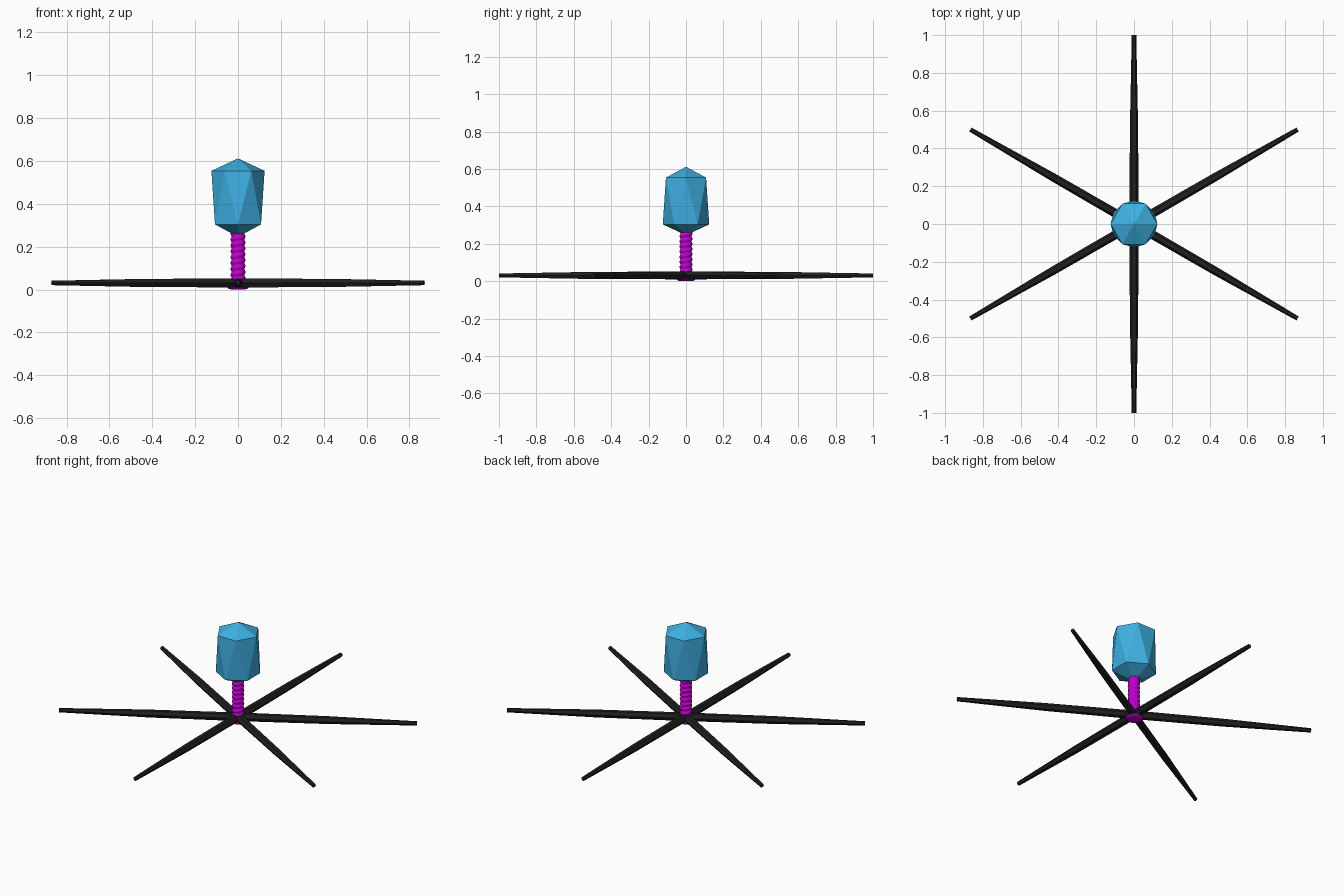
import bpy
import bmesh
import math

if "Cube" in bpy.data.objects:
    bpy.data.objects.remove(bpy.data.objects["Cube"])


def material(name, rgb):
    m = bpy.data.materials.new(name)
    m.diffuse_color = (*rgb, 1)
    m.use_nodes = True
    m.node_tree.nodes["Principled BSDF"].inputs["Base Color"].default_value = m.diffuse_color
    return m


BLUE = material("sky blue", (0.05, 0.43, 0.76))
MAGENTA = material("magenta", (0.53, 0.0, 0.62))
BLACK = material("charcoal black", (0.014, 0.014, 0.014))


def ring(bm, n, radius, z, start=0.0):
    """One closed horizontal loop of n vertices."""
    return [bm.verts.new((radius * math.cos(start + math.tau * i / n),
                          radius * math.sin(start + math.tau * i / n), z))
            for i in range(n)]


def bridge(bm, a, b):
    n = len(a)
    for i in range(n):
        j = (i + 1) % n
        bm.faces.new((a[i], a[j], b[j], b[i]))


def finish(bm, name, mat, smooth=False):
    bmesh.ops.recalc_face_normals(bm, faces=bm.faces)
    for f in bm.faces:
        f.smooth = smooth and len(f.verts) == 4
    mesh = bpy.data.meshes.new(name)
    bm.to_mesh(mesh)
    bm.free()
    mesh.materials.append(mat)
    obj = bpy.data.objects.new(name, mesh)
    bpy.context.collection.objects.link(obj)
    return obj


# Gem body: two hexagons turned 30 degrees apart, capped by points
bm = bmesh.new()
low = ring(bm, 6, 0.124, 0.304, math.pi / 6)
high = ring(bm, 6, 0.124, 0.554)
bottom = bm.verts.new((0, 0, 0.246))
top = bm.verts.new((0, 0, 0.612))
for i in range(6):
    j = (i + 1) % 6
    bm.faces.new((high[i], high[j], low[i]))
    bm.faces.new((low[i], high[j], low[j]))
    bm.faces.new((high[i], high[j], top))
    bm.faces.new((low[i], low[j], bottom))
finish(bm, "gem_body", BLUE)

# Screw shank: helical thread swept as radius waves up the shaft
SIDES, STEPS, PITCH = 24, 8, 0.0275
Z0, Z1 = 0.008, 0.265
bm = bmesh.new()
rows = int((Z1 - Z0) / PITCH * STEPS)
previous = None
for k in range(rows + 1):
    z = Z0 + (Z1 - Z0) * k / rows
    loop = []
    for i in range(SIDES):
        a = math.tau * i / SIDES
        wave = (z / PITCH - i / SIDES) % 1.0
        r = 0.0325 + 0.0025 * math.cos(math.tau * wave)
        loop.append(bm.verts.new((r * math.cos(a), r * math.sin(a), z)))
    if previous:
        bridge(bm, previous, loop)
    else:
        bm.faces.new(loop)
    previous = loop
bm.faces.new(previous)
finish(bm, "screw_shank", MAGENTA, smooth=True)

# Screw head: shallow rounded disc under the hub
bm = bmesh.new()
loops = [ring(bm, 16, r, z) for r, z in
         ((0.030, 0.0), (0.044, 0.004), (0.05, 0.010), (0.05, 0.014))]
for a, b in zip(loops, loops[1:]):
    bridge(bm, a, b)
bm.faces.new(loops[0])
bm.faces.new(loops[-1])
finish(bm, "screw_head", MAGENTA)

# Legs: six tapered hexagonal rods radiating from the hub
for k in range(6):
    bm = bmesh.new()
    loops = [ring(bm, 6, r, d, math.pi / 6) for r, d in
             ((0.024, 0.0), (0.022, 0.5), (0.012, 1.0))]
    for a, b in zip(loops, loops[1:]):
        bridge(bm, a, b)
    bm.faces.new(loops[0])
    bm.faces.new(loops[-1])
    leg = finish(bm, f"leg_{k + 1}", BLACK)
    leg.rotation_euler = (0, math.pi / 2, math.radians(30 + 60 * k))
    leg.location.z = 0.031
